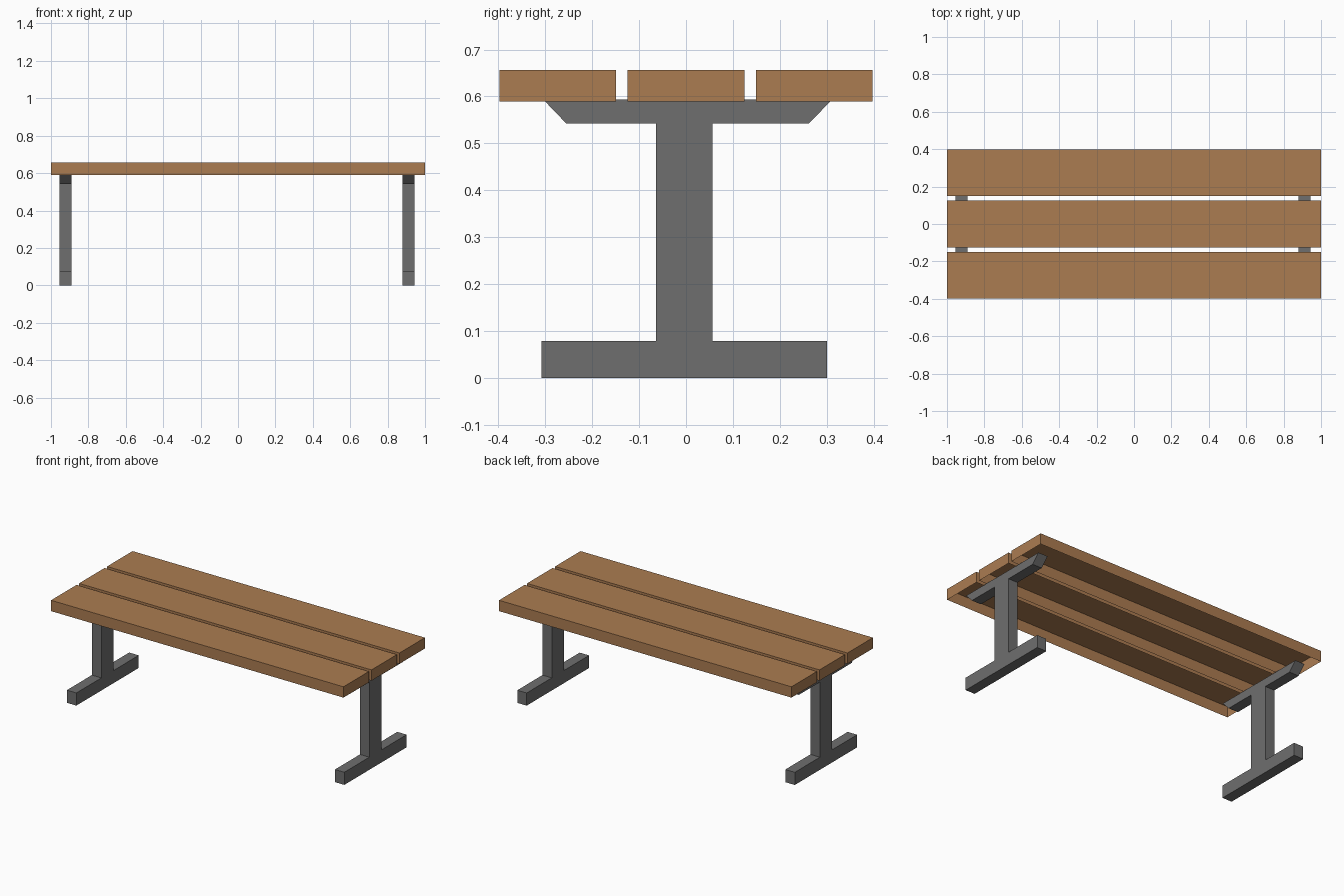
import bpy, bmesh

if "Cube" in bpy.data.objects:
    bpy.data.objects.remove(bpy.data.objects["Cube"])


def material(name, color):
    m = bpy.data.materials.new(name)
    m.diffuse_color = color
    m.use_nodes = True
    m.node_tree.nodes["Principled BSDF"].inputs["Base Color"].default_value = m.diffuse_color
    return m


def add_object(name, bm, mat):
    bmesh.ops.recalc_face_normals(bm, faces=bm.faces)
    mesh = bpy.data.meshes.new(name)
    bm.to_mesh(mesh)
    bm.free()
    mesh.materials.append(mat)
    obj = bpy.data.objects.new(name, mesh)
    bpy.context.collection.objects.link(obj)
    return obj


wood = material("wood", (0.41, 0.202, 0.083, 1))
iron = material("iron", (0.156, 0.156, 0.156, 1))


# Plank: a box shell, open underneath
def plank(name, y, width=0.249, z0=0.589, z1=0.656):
    bm = bmesh.new()
    bmesh.ops.create_cube(bm, size=1)
    bmesh.ops.scale(bm, vec=(2.0, width, z1 - z0), verts=bm.verts)
    bmesh.ops.translate(bm, vec=(0, y, (z0 + z1) / 2), verts=bm.verts)
    bm.normal_update()
    bottom = [f for f in bm.faces if f.normal.z < -0.5]
    bmesh.ops.delete(bm, geom=bottom, context='FACES_ONLY')
    return add_object(name, bm, wood)


# Leg: I-shaped side profile (y, z) extruded along x
LEG_PROFILE = [
    (-0.308, 0), (0.301, 0), (0.301, 0.078), (0.056, 0.078),
    (0.056, 0.542), (0.262, 0.542), (0.312, 0.594),
    (-0.305, 0.594), (-0.255, 0.542), (-0.064, 0.542),
    (-0.064, 0.078), (-0.308, 0.078),
]


def leg(name, x0, x1):
    bm = bmesh.new()
    face = bm.faces.new([bm.verts.new((x0, y, z)) for y, z in LEG_PROFILE])
    ext = bmesh.ops.extrude_face_region(bm, geom=[face], use_keep_orig=True)
    moved = [v for v in ext["geom"] if isinstance(v, bmesh.types.BMVert)]
    bmesh.ops.translate(bm, vec=(x1 - x0, 0, 0), verts=moved)
    return add_object(name, bm, iron)


for label, y in (("front", -0.2735), ("middle", 0), ("back", 0.2735)):
    plank(label + "_plank", y)

leg("left_leg", -0.955, -0.89)
leg("right_leg", 0.879, 0.943)
